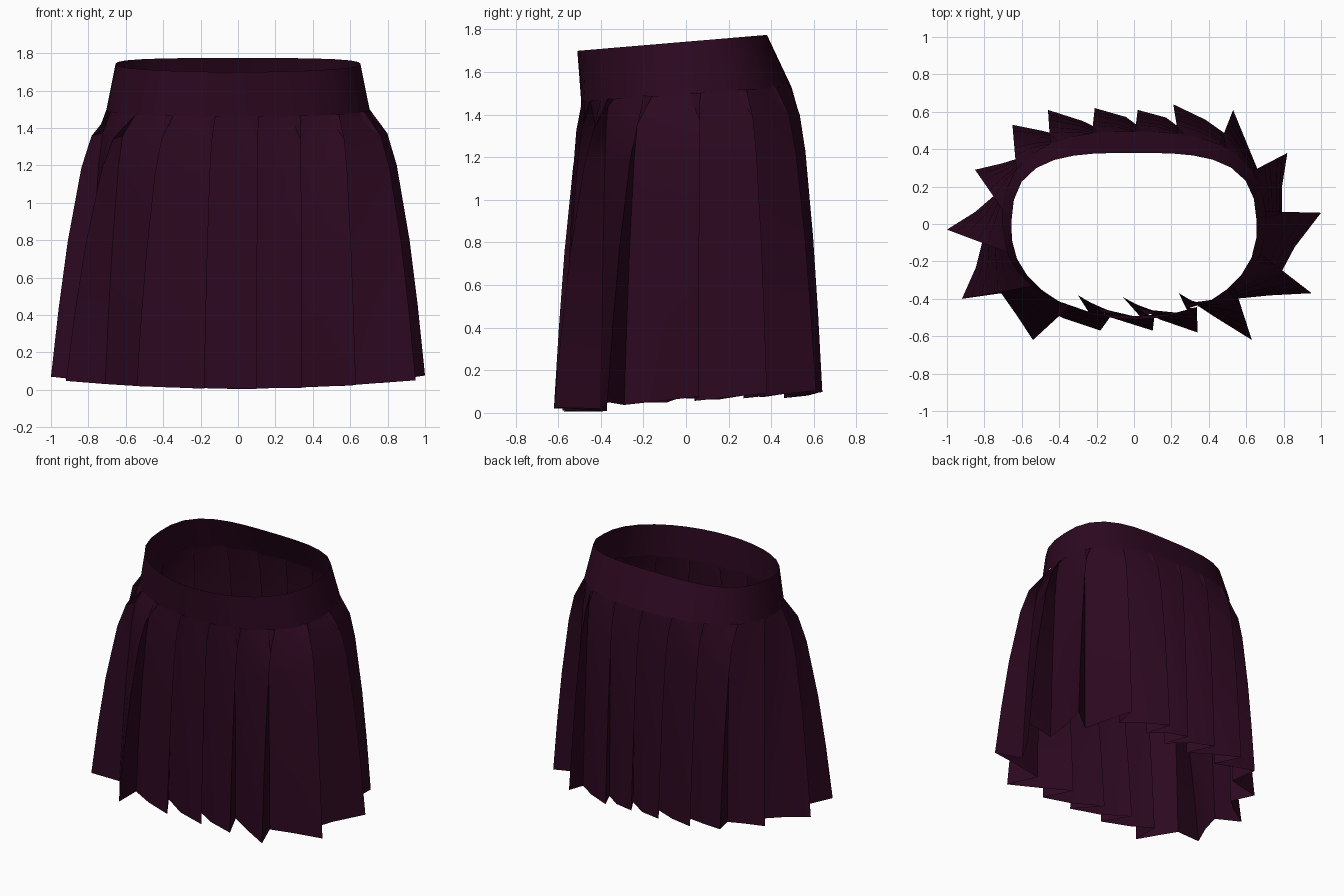
import bpy
import bmesh
import math
from mathutils import Vector

if "Cube" in bpy.data.objects:
    bpy.data.objects.remove(bpy.data.objects["Cube"], do_unlink=True)

# One cloth colour
CLOTH = (0.025, 0.0025, 0.014, 1)
cloth = bpy.data.materials.new("dark_plum_cloth")
cloth.use_nodes = True
cloth.diffuse_color = CLOTH
cloth.node_tree.nodes["Principled BSDF"].inputs["Base Color"].default_value = CLOTH


def oval(half_width, front, back, centre, front_power, back_power, height, slope):
    """Return a function giving the point at a fraction of the oval's length,
    counter-clockwise from just beside the middle of the front."""
    points = []
    steps = 720
    for i in range(steps + 1):
        a = math.tau * i / steps - math.pi / 2
        c, s = math.cos(a), math.sin(a)
        depth, power = (back - centre, back_power) if s > 0 else (centre - front, front_power)
        x = half_width * math.copysign(abs(c) ** (2 / power), c)
        y = centre + depth * math.copysign(abs(s) ** (2 / power), s)
        points.append(Vector((x, y, height + slope * y)))
    lengths = [0]
    for p, q in zip(points, points[1:]):
        lengths.append(lengths[-1] + (q - p).length)

    def at(fraction):
        target = (lengths[-1] * fraction + 0.11) % lengths[-1]
        i = next(k for k in range(steps) if lengths[k + 1] >= target)
        span = lengths[i + 1] - lengths[i]
        return points[i].lerp(points[i + 1], (target - lengths[i]) / span if span else 0)
    return at


def loft(name, rings):
    """Skin closed rings, listed from top to bottom, into an open sheet."""
    bm = bmesh.new()
    rows = [[bm.verts.new(p) for p in ring] for ring in rings]
    for up, low in zip(rows, rows[1:]):
        for j in range(len(up)):
            k = (j + 1) % len(up)
            bm.faces.new((low[j], low[k], up[k], up[j]))
    mesh = bpy.data.meshes.new(name)
    bm.to_mesh(mesh)
    bm.free()
    obj = bpy.data.objects.new(name, mesh)
    bpy.context.collection.objects.link(obj)
    mesh.materials.append(cloth)
    bpy.ops.object.select_all(action="DESELECT")
    obj.select_set(True)
    bpy.context.view_layer.objects.active = obj
    bpy.ops.object.shade_smooth_by_angle(angle=math.radians(40))


waist = oval(0.655, -0.51, 0.38, -0.05, 2, 3.2, 1.742, 0.084)
seam = oval(0.705, -0.492, 0.495, 0, 2.2, 2.6, 1.495, 0.07)

# Hem outline: outer fold and the tucked inner fold behind it, for each pleat
PLEATS = [
    (0.10, -0.57, -0.06, -0.39), (0.34, -0.58, 0.24, -0.37),
    (0.63, -0.62, 0.54, -0.40), (0.95, -0.37, 0.77, -0.29),
    (1, 0.06, 0.79, 0.04), (0.82, 0.38, 0.67, 0.27),
    (0.53, 0.61, 0.52, 0.46), (0.21, 0.64, 0.29, 0.48),
    (0.02, 0.61, 0.11, 0.46), (-0.21, 0.62, -0.09, 0.46),
    (-0.46, 0.61, -0.34, 0.46), (-0.65, 0.53, -0.59, 0.36),
    (-0.85, 0.29, -0.75, 0.15), (-1, -0.03, -0.81, -0.09),
    (-0.92, -0.40, -0.71, -0.37), (-0.54, -0.62, -0.54, -0.42),
    (-0.18, -0.57, -0.30, -0.38),
]
COUNT = len(PLEATS)


def hem_point(x, y):
    return Vector((x, y, 0.022 + 0.07 * y + 0.05 * x * x + 0.07 * y * y))


# Waistband
fractions = [j / (2 * COUNT) for j in range(2 * COUNT)]
loft("waistband", [[waist(f).lerp(seam(f), t) for f in fractions] for t in (0, 0.5, 1)])

# Matching points of the pleats along the seam and the hem
top, hem = [], []
for i, (tx, ty, vx, vy) in enumerate(PLEATS):
    nx, ny = PLEATS[(i + 1) % COUNT][:2]
    tip, valley, following = hem_point(tx, ty), hem_point(vx, vy), hem_point(nx, ny)
    middle = valley.lerp(following, 0.47)
    # Panels bulge at the front and back, and hollow slightly at the sides
    bulge = 0.04 - 0.06 * min(1, abs(middle.x) / 0.9)
    middle += Vector((middle.x, middle.y, 0)).normalized() * bulge
    hem += [tip, valley, middle]
    # The tucked fold closes up just behind the waistband
    tucked = seam((i - 0.2) / COUNT)
    tucked.xy *= 0.985
    tucked.z += 0.015
    top += [seam(i / COUNT), tucked, seam((i + 0.5) / COUNT)]

# Pleated skirt: the cloth swells quickly over the hips, then falls to the hem
FALL = [(0, 0), (0.09, 0.32), (0.21, 0.49), (0.49, 0.72), (0.74, 0.87), (1, 1)]
rings = []
for down, spread in FALL:
    ring = []
    for a, b in zip(top, hem):
        p = a.lerp(b, spread)
        p.z = a.z + (b.z - a.z) * down
        ring.append(p)
    rings.append(ring)
loft("pleated_skirt", rings)
